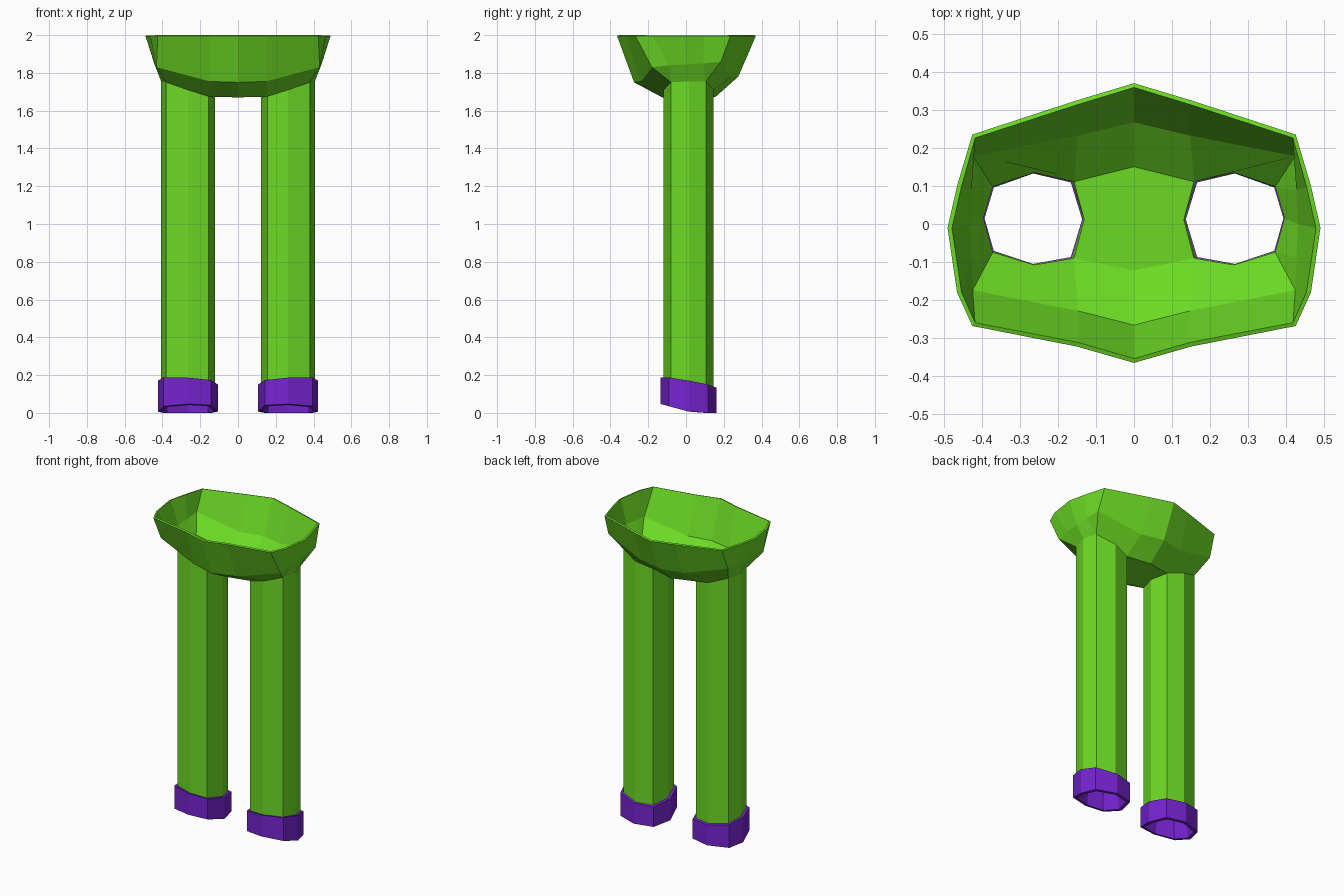
import bpy, bmesh

if "Cube" in bpy.data.objects:
    bpy.data.objects.remove(bpy.data.objects["Cube"])


def material(name, rgb):
    m = bpy.data.materials.new(name)
    m.use_nodes = True
    m.diffuse_color = (*rgb, 1)
    bsdf = m.node_tree.nodes["Principled BSDF"]
    bsdf.inputs["Base Color"].default_value = (*rgb, 1)
    bsdf.inputs["Roughness"].default_value = 0.8
    return m


green = material("leaf green", (0.15, 0.70, 0.018))
purple = material("violet", (0.18, 0.017, 0.63))


def finish(bm, name, mat):
    """Turn a half model into a mirrored object."""
    mesh = bpy.data.meshes.new(name)
    bm.to_mesh(mesh)
    bm.free()
    mesh.materials.append(mat)
    obj = bpy.data.objects.new(name, mesh)
    bpy.context.collection.objects.link(obj)
    mirror = obj.modifiers.new("mirror", "MIRROR")
    mirror.use_clip = True
    return obj


# Leg opening: eight points, clockwise from the inner side
LEG = [(.122, .012, 1.672), (.155, .12, 1.68), (.265, .146, 1.71), (.38, .105, 1.755),
       (.407, .015, 1.755), (.38, -.08, 1.75), (.265, -.118, 1.71), (.155, -.098, 1.675)]
CX, CY = .265, .013


def cuff_top(x, y):
    return .16 + .07 * (x - CX) - .18 * (y - CY)


def cuff_bottom(x, y):
    return .27 * max(0, .04 - y)


# Waist edge and hip line, from front centre round to back centre
WAIST = [(0, -.365), (.15, -.322), (.425, -.268), (.465, -.18), (.49, -.01),
         (.465, .1), (.425, .235), (.15, .325), (0, .37)]
HIP = [(0, -.275, 1.75), (.15, -.237, 1.755), (.432, -.18, 1.83), (.438, -.09, 1.84),
       (.442, 0, 1.845), (.438, .09, 1.85), (.432, .185, 1.86), (.15, .242, 1.78),
       (0, .277, 1.78)]

# Trousers: hips, crotch and legs as one thin shell
bm = bmesh.new()
waist = [bm.verts.new((x, y, 1.996)) for x, y in WAIST]
hip = [bm.verts.new(p) for p in HIP]
leg = [bm.verts.new(p) for p in LEG]
hem = [bm.verts.new((x, y, cuff_top(x, y) - .02)) for x, y, z in LEG]
front, back = bm.verts.new((0, -.125, 1.67)), bm.verts.new((0, .155, 1.672))
for i in range(8):
    j = (i + 1) % 8
    bm.faces.new((hip[i], hip[i + 1], waist[i + 1], waist[i]))
    bm.faces.new((hem[j], hem[i], leg[i], leg[j]))
for f in [(front, leg[7], hip[1], hip[0]),
          (leg[7], leg[6], leg[5], hip[2], hip[1]),
          (leg[5], hip[3], hip[2]),
          (leg[5], leg[4], hip[4], hip[3]),
          (leg[4], leg[3], hip[5], hip[4]),
          (leg[3], hip[6], hip[5]),
          (leg[3], leg[2], leg[1], hip[7], hip[6]),
          (leg[1], back, hip[8], hip[7]),
          (front, back, leg[1], leg[0], leg[7])]:
    bm.faces.new(f)
trousers = finish(bm, "trousers", green)
shell = trousers.modifiers.new("thickness", "SOLIDIFY")
shell.thickness = .012
shell.offset = -1

# Cuffs: thick slanted bands round the leg ends
bm = bmesh.new()
loops = []
for scale, height in [(1.12, cuff_bottom), (1.12, cuff_top), (.9, cuff_top), (.97, cuff_bottom)]:
    ring = []
    for x, y, z in LEG:
        px, py = CX + (x - CX) * scale, CY + (y - CY) * scale
        ring.append(bm.verts.new((px, py, height(px, py))))
    loops.append(ring)
for k in range(4):
    a, b = loops[k], loops[(k + 1) % 4]
    for i in range(8):
        j = (i + 1) % 8
        bm.faces.new((a[j], a[i], b[i], b[j]))
bmesh.ops.recalc_face_normals(bm, faces=bm.faces)
finish(bm, "leg_cuffs", purple)
